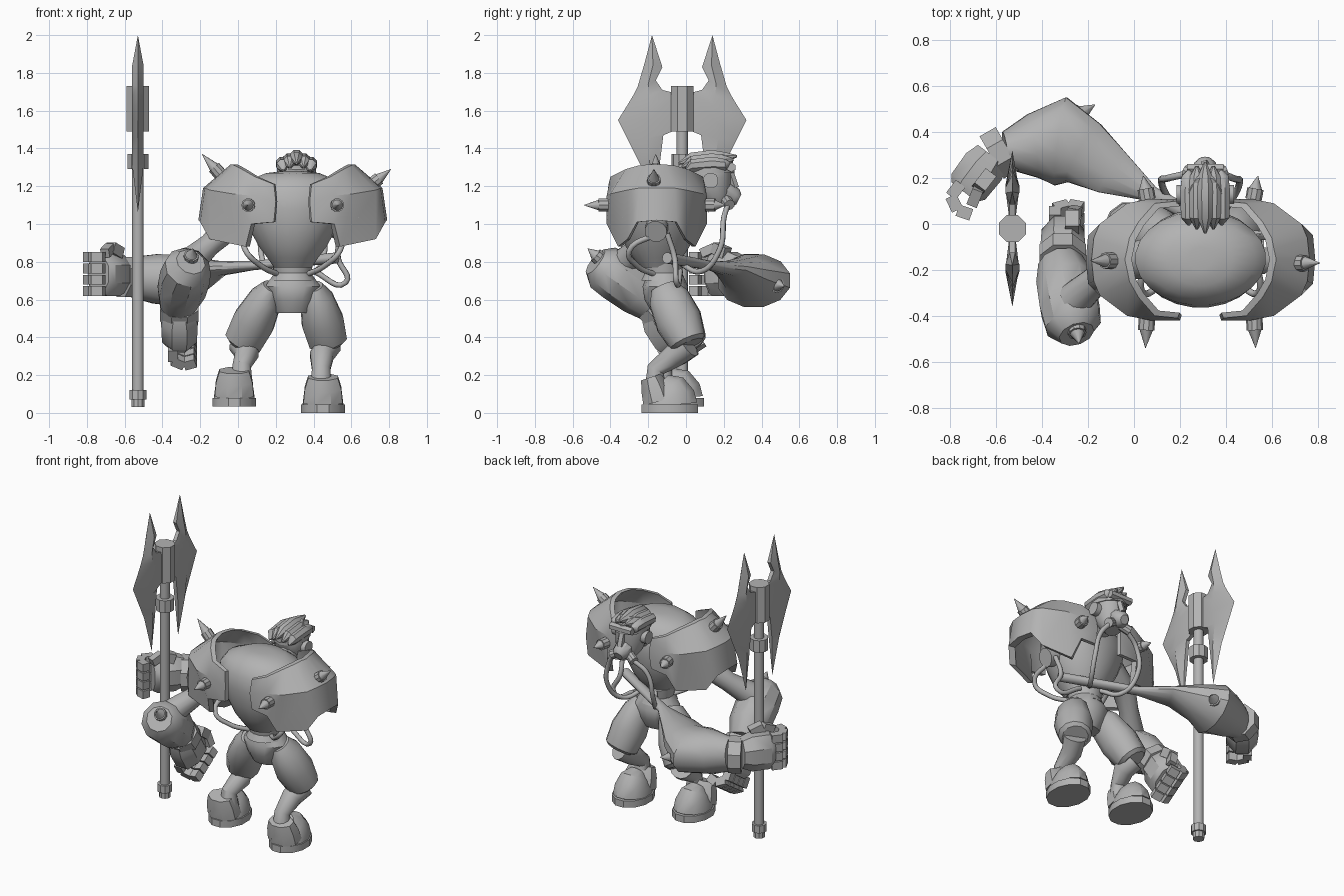
import bpy, bmesh, math
from mathutils import Vector

cube = bpy.data.objects.get("Cube")
if cube:
    bpy.data.objects.remove(cube)

grey = bpy.data.materials.new("plain grey")
grey.use_nodes = True
colour = (0.45, 0.45, 0.45, 1)
grey.diffuse_color = colour
for node in grey.node_tree.nodes:
    if node.type == "BSDF_PRINCIPLED":
        node.inputs["Base Color"].default_value = colour

Z, Y = Vector((0, 0, 1)), Vector((0, 1, 0))
MID = .29                     # the body is symmetrical about this x
meshes = []


def skin(name, loops):
    """Join matching closed loops of points into a capped solid."""
    bm = bmesh.new()
    rings = [[bm.verts.new(p) for p in loop] for loop in loops]
    n = len(rings[0])
    for low, high in zip(rings, rings[1:]):
        for i in range(n):
            j = (i + 1) % n
            bm.faces.new((low[i], low[j], high[j], high[i]))
    bm.faces.new(rings[0])
    bm.faces.new(rings[-1])
    bmesh.ops.remove_doubles(bm, verts=bm.verts, dist=.0005)
    bmesh.ops.recalc_face_normals(bm, faces=bm.faces)
    mesh = bpy.data.meshes.new(name)
    bm.to_mesh(mesh)
    bm.free()
    mesh.materials.append(grey)
    obj = bpy.data.objects.new(name, mesh)
    bpy.context.collection.objects.link(obj)
    meshes.append(obj)
    return obj


def loft(name, rings, sides=12, up=Z):
    """Sweep ellipses (x, y, z, width, height) along a path."""
    centres = [Vector(r[:3]) for r in rings]
    loops = []
    for k, ring in enumerate(rings):
        tangent = (centres[min(k + 1, len(rings) - 1)] - centres[max(k - 1, 0)]).normalized()
        side = up.cross(tangent).normalized()
        other = tangent.cross(side)
        loop = []
        for i in range(sides):
            a = math.tau * (i + .5) / sides
            loop.append(centres[k] + side * ring[3] * math.cos(a) + other * ring[-1] * math.sin(a))
        loops.append(loop)
    return skin(name, loops)


def rod(name, base, tip, radius, sides=12, up=Y):
    return loft(name, [(*base, radius), (*tip, radius)], sides, up)


def spike(name, base, tip, radius=.036):
    base, tip = Vector(base), Vector(tip)
    rings = [(*base.lerp(tip, t), radius * r) for t, r in ((-.3, 1), (.3, 1), (.3, .8), (1, .03))]
    loft(name, rings, 10, Vector((.3, .2, 1)))


def hose(name, points, radius=.015):
    curve = bpy.data.curves.new(name, "CURVE")
    curve.dimensions = "3D"
    curve.bevel_depth = radius
    curve.bevel_resolution = 2
    curve.resolution_u = 6
    curve.use_fill_caps = True
    spline = curve.splines.new("BEZIER")
    spline.bezier_points.add(len(points) - 1)
    for bp, p in zip(spline.bezier_points, points):
        bp.co = p
        bp.handle_left_type = bp.handle_right_type = "AUTO"
    curve.materials.append(grey)
    bpy.context.collection.objects.link(bpy.data.objects.new(name, curve))


def hand(name, centre, along, across, curl):
    """Blocky palm, four curled fingers and a thumb."""
    c, a, s, n = (Vector(v) for v in (centre, along, across, curl))
    loft(name + "_palm", [(*(c + a * t), w, h) for t, w, h in
                          ((-.11, .085, .1), (-.05, .105, .125), (.06, .1, .125), (.09, .075, .11))], 8, s)
    for i in range(4):
        root = c + s * (.06 * i - .09) - n * .035 + a * .07
        steps = [root, root + a * .07, root + a * .1 + n * .06, root + a * .08 + n * .12]
        for k, (p, q) in enumerate(zip(steps, steps[1:])):
            rod(f"{name}_finger_{i}_{k}", p, q, .037, 4, s)
    thumb = c + s * .11 + n * .04
    rod(name + "_thumb_base", thumb - a * .04, thumb + a * .04 + s * .03, .042, 4, n)
    rod(name + "_thumb_tip", thumb + a * .04 + s * .03, thumb + a * .11 + n * .02, .034, 4, s)


# Torso and pelvis
loft("torso", [(MID, -.15, z, rx, ry) for z, rx, ry in
               ((.77, .1, .09), (.82, .135, .13), (.88, .18, .17), (.97, .23, .2), (1.08, .275, .215),
                (1.17, .285, .205), (1.23, .24, .17), (1.27, .14, .12), (1.28, .05, .05))], 24, Y)
loft("waist", [(MID, -.12, z, r) for z, r in ((.7, .12), (.74, .1), (.8, .11))], 16, Y)
loft("pelvis", [(MID, -.11, z, rx, ry) for z, rx, ry in
                ((.53, .09, .07), (.6, .12, .11), (.67, .15, .12), (.74, .1, .09))], 14, Y)

# Pauldrons: curved plates with a bottom, middle and top edge in each column
columns = [((.19, -.41, 1.01), (.2, -.42, 1.12), (.19, -.41, 1.21)),
           ((.07, -.42, 1.0), (.07, -.42, 1.15), (.09, -.4, 1.25)),
           ((.04, -.36, .88), (-.03, -.4, 1.16), (.02, -.32, 1.29)),
           ((-.15, -.31, .92), (-.15, -.31, 1.18), (-.02, -.25, 1.31)),
           ((-.2, -.26, 1.01), (-.175, -.25, 1.19), (-.03, -.2, 1.315)),
           ((-.21, -.155, 1.02), (-.185, -.155, 1.19), (-.04, -.155, 1.315))]
columns += [tuple((x, -.31 - y, z) for x, y, z in col) for col in reversed(columns[:-1])]
for side, label in ((1, "right"), (-1, "left")):
    loops = []
    for col in columns:
        outer = [Vector((MID + side * (x - MID), y, z)) for x, y, z in col]
        inner = [p.lerp(Vector((MID, -.15, p.z)), .09) for p in reversed(outer)]
        loops.append(outer + inner)
    skin(label + "_pauldron", loops)
    spike(label + "_front_spike", (MID - side * .235, -.43, 1.1), (MID - side * .24, -.54, 1.1))
    spike(label + "_back_spike", (MID - side * .235, .13, 1.1), (MID - side * .25, .21, 1.1))
spike("right_side_spike", (-.1, -.16, 1.27), (-.19, -.16, 1.37))
spike("left_side_spike", (.72, -.17, 1.22), (.81, -.17, 1.29))

# Head, mask and hair
HX = .31
rod("neck", (HX, -.04, 1.16), (HX, .12, 1.2), .075, 12, Z)
loft("head", [(HX, y, z, rx, ry) for y, z, rx, ry in
              ((.17, 1.1, .05, .05), (.16, 1.15, .085, .08), (.13, 1.23, .1, .115),
               (.12, 1.31, .1, .13), (.11, 1.35, .075, .1))], 14, Y)
loft("head_strap", [(HX, .125, z, r, r + .025) for z, r in ((1.27, .106), (1.31, .106))], 14, Y)
loft("muzzle", [(HX, .2, 1.17, .06), (HX, .26, 1.14, .05), (HX, .28, 1.13, .03)], 10)
rod("brow", (HX - .08, .24, 1.3), (HX + .08, .24, 1.3), .025, 6, Z)
rod("nose", (HX, .23, 1.28), (HX, .26, 1.19), .022, 5)
for s, label in ((-1, "right"), (1, "left")):
    rod(label + "_ear_disc", (HX + s * .08, .13, 1.23), (HX + s * .125, .13, 1.23), .042, 12, Z)
    rod(label + "_filter", (HX + s * .03, .21, 1.13), (HX + s * .085, .23, 1.1), .03, 10, Z)
    hose(label + "_breathing_hose", [(HX + s * .07, .22, 1.1), (MID + s * .14, .2, 1.03),
                                     (MID + s * .17, .18, .87), (MID + s * .12, .08, .75),
                                     (MID + s * .04, -.03, .79)])
    hose(label + "_side_hose", [(MID + s * .24, -.15, .95), (MID + s * .25, -.3, .86),
                                (MID + s * .17, -.26, .78), (MID + s * .07, -.16, .73)])
for i in range(-2, 3):
    x, drop = HX + i * .036, abs(i) * .018
    loft(f"hair_lock_{i + 2}", [(x, -.04 + drop, 1.32 - drop, .006), (x, .03, 1.345 - drop, .036),
                                (x, .14, 1.355 - drop, .04), (x, .21, 1.35 - drop, .032),
                                (x, .27 - drop, 1.36 - drop, .006)], 8)

# Right arm: upper arm, heavy forearm, cuff and hand
loft("right_upper_arm", [(.06, -.15, 1.05, .09), (-.06, -.17, .98, .075),
                         (-.15, -.23, .89, .06), (-.26, -.33, .79, .08)])
loft("right_forearm", [(-.25, -.48, .8, .08), (-.265, -.44, .77, .125), (-.28, -.36, .72, .135),
                       (-.3, -.25, .64, .13), (-.32, -.17, .57, .1)], 10)
rod("right_cuff", (-.31, -.17, .57), (-.31, -.12, .51), .11, 8, Z)
spike("right_elbow_spike", (-.25, -.46, .82), (-.24, -.52, .87), .04)
hand("right_hand", (-.31, -.095, .45), (0, .55, -.83), (0, .83, .55), (1, 0, 0))

# Left arm: stump, stretched sleeve sweeping behind, forearm and hand
rod("left_shoulder_joint", (.48, -.15, 1.0), (.57, -.16, .96), .06, 12, Z)
loft("left_sleeve_and_forearm",
     [(.52, -.1, .82, .03), (.08, .13, .78, .035, .025), (-.1, .23, .765, .11, .04),
      (-.22, .31, .73, .15, .1), (-.32, .36, .7, .2, .145),
      (-.44, .34, .71, .145, .135), (-.56, .32, .72, .085, .11)], 12)
rod("left_cuff", (-.55, .33, .72), (-.62, .29, .72), .115, 8, Z)
spike("left_elbow_spike", (-.25, .47, .68), (-.17, .52, .67), .042)
hand("left_hand", (-.685, .21, .735), (-.61, -.79, 0), (0, 0, 1), (.79, -.61, 0))
hose("left_loose_cable", [(.54, -.1, .95), (.53, -.06, .82), (.57, -.05, .69), (.4, -.03, .75)])


# Legs: thigh, knee, shin and shoe
def leg(label, hip, knee, heel, foot, floor):
    h, k, a = Vector(hip), Vector(knee), Vector(heel)
    thigh = [(*h.lerp(k, t), w, d) for t, w, d in
             ((0, .05, .07), (.2, .09, .11), (.6, .115, .125), (.95, .105, .1), (1, .08, .08))]
    loft(label + "_thigh", thigh, 12, Y)
    bend = k.lerp(a, .45) + Vector((MID - k.x, 0, 0)) * .1
    loft(label + "_shin", [(*k, .07), (*bend, .065), (*a, .05), (*(a - Z * .1), .06)], 12, Vector((1, 0, 0)))
    fx, fy = foot
    loft(label + "_sole", [(fx, fy, floor, .12, .155), (fx, fy, floor + .045, .12, .155)], 12, Y)
    loft(label + "_shoe", [(fx, fy + dy, floor + z, w, d) for dy, z, w, d in
                           ((0, .04, .112, .15), (-.005, .09, .105, .14),
                            (-.02, .13, .085, .11), (-.05, .16, .05, .06))], 12, Y)
    loft(label + "_ankle_guard", [(fx, fy + dy, floor + z, w, d) for dy, z, w, d in
                                  ((-.06, .06, .112, .09), (-.08, .13, .105, .08), (-.1, .19, .085, .06))], 8, Y)


leg("right", (.18, -.12, .67), (.02, .02, .36), (.02, -.12, .25), (-.02, -.055), .035)
leg("left", (.4, -.12, .67), (.48, .015, .36), (.44, -.16, .23), (.45, -.085), 0)

# Double-bladed pole axe
AX, AY = -.53, -.02
for name, low, high, radius, sides in (("axe_shaft", .04, 1.7, .031, 12), ("axe_butt", .03, .07, .036, 10),
                                       ("axe_butt_collar", .07, .12, .047, 10),
                                       ("axe_neck_collar", 1.29, 1.37, .058, 10),
                                       ("axe_socket", 1.49, 1.73, .064, 8)):
    rod(name, (AX, AY, low), (AX, AY, high), radius, sides)
# Each row: inner, ridge and outer points as (distance from shaft, height)
rows = [((.16, 2), (.16, 2), (.16, 2)),
        ((.105, 1.83), (.155, 1.84), (.2, 1.85)),
        ((.14, 1.76), (.18, 1.74), (.235, 1.73)),
        ((.105, 1.71), (.175, 1.68), (.26, 1.68)),
        ((.03, 1.69), (.17, 1.63), (.29, 1.63)),
        ((.03, 1.5), (.17, 1.55), (.34, 1.55)),
        ((.1, 1.47), (.19, 1.45), (.29, 1.45)),
        ((.12, 1.31), (.17, 1.31), (.22, 1.31)),
        ((.14, 1.06), (.14, 1.06), (.14, 1.06))]
for s, label in ((-1, "front"), (1, "back")):
    loops = []
    for k, (inner, ridge, outer) in enumerate(rows):
        thick = 0 if k in (0, len(rows) - 1) else .03
        section = ((inner, .4), (ridge, 1), (outer, 0), (ridge, -1), (inner, -.4))
        loops.append([Vector((AX + thick * t, AY + s * p[0], p[1])) for p, t in section])
    skin(label + "_axe_blade", loops)

# Smooth shading with crisp edges
bpy.ops.object.select_all(action="DESELECT")
for obj in meshes:
    obj.select_set(True)
bpy.context.view_layer.objects.active = meshes[0]
bpy.ops.object.shade_smooth_by_angle(angle=math.radians(35))
